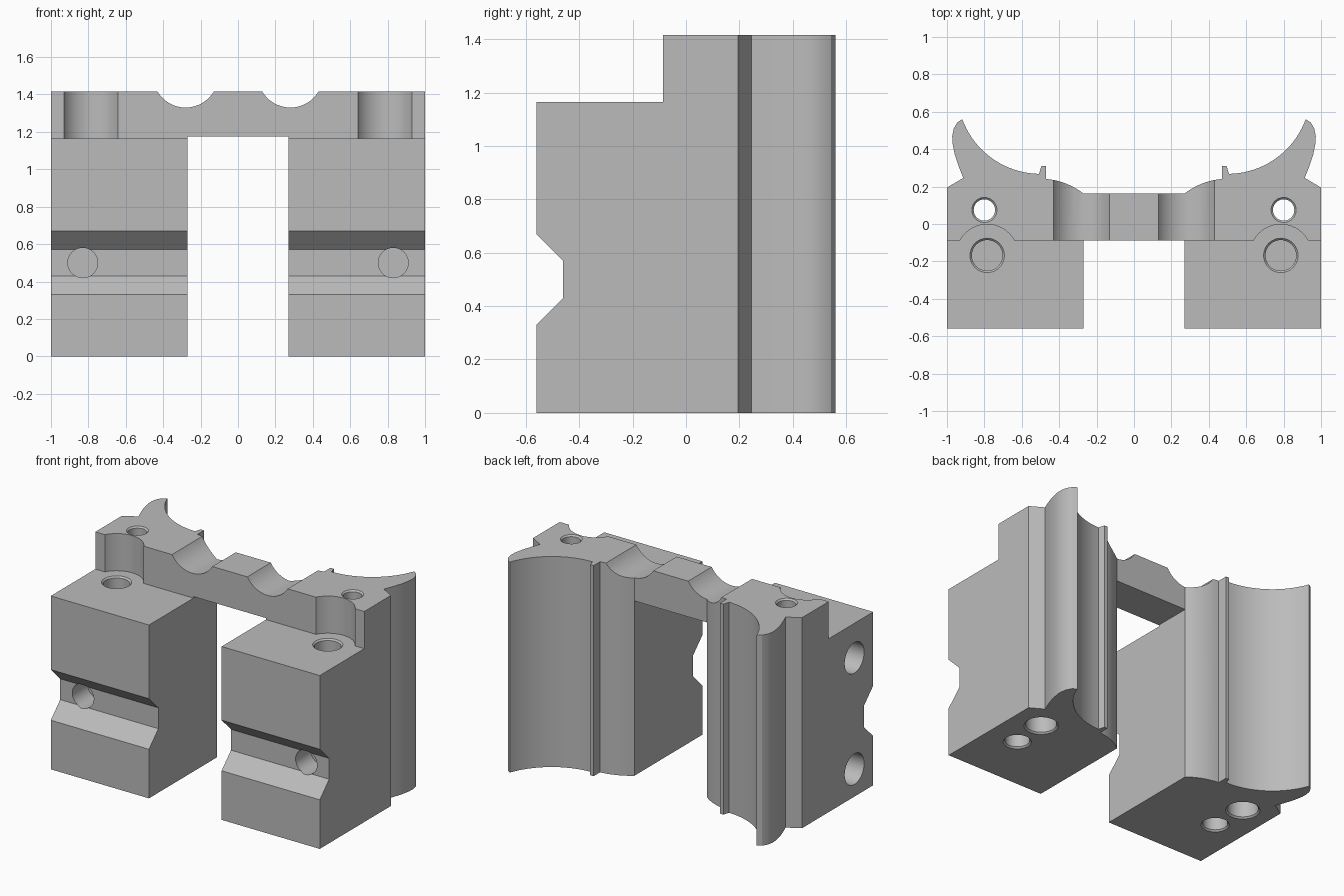
import bpy, bmesh
from math import radians, cos, sin, pi
from mathutils import Matrix

cube = bpy.data.objects.get("Cube")
if cube:
    bpy.data.objects.remove(cube, do_unlink=True)

TOP, STEP = 1.415, 1.165
gray = bpy.data.materials.new("machined gray")
gray.use_nodes = True
gray.diffuse_color = (0.5, 0.5, 0.5, 1)
gray.node_tree.nodes["Principled BSDF"].inputs["Base Color"].default_value = (0.5, 0.5, 0.5, 1)


def make_object(name, bm):
    bmesh.ops.recalc_face_normals(bm, faces=bm.faces)
    mesh = bpy.data.meshes.new(name)
    bm.to_mesh(mesh)
    bm.free()
    obj = bpy.data.objects.new(name, mesh)
    bpy.context.collection.objects.link(obj)
    mesh.materials.append(gray)
    return obj


def prism(name, points, lo, hi, axis="z"):
    """Extrude an outline (xy along z, or yz along x)."""
    bm = bmesh.new()
    place = (lambda a, b: (a, b, lo)) if axis == "z" else (lambda a, b: (lo, a, b))
    face = bm.faces.new([bm.verts.new(place(a, b)) for a, b in points])
    geom = bmesh.ops.extrude_face_region(bm, geom=[face])["geom"]
    shift = (0, 0, hi - lo) if axis == "z" else (hi - lo, 0, 0)
    bmesh.ops.translate(bm, vec=shift, verts=[g for g in geom if isinstance(g, bmesh.types.BMVert)])
    return make_object(name, bm)


def arc(cx, cy, r, start, end, n):
    angles = [radians(start + (end - start) * i / n) for i in range(n + 1)]
    return [(cx + r * cos(a), cy + r * sin(a)) for a in angles]


def rect(a0, a1, b0, b1):
    return [(a0, b0), (a1, b0), (a1, b1), (a0, b1)]


def cut(cutter):
    cutter.hide_render = True
    mod = body.modifiers.new("cut", "BOOLEAN")
    mod.operation, mod.solver, mod.object = "DIFFERENCE", "EXACT", cutter
    bpy.context.view_layer.objects.active = body
    bpy.ops.object.modifier_apply(modifier=mod.name)
    bpy.data.objects.remove(cutter, do_unlink=True)


def bore(center, axis, length, r1, r2=None):
    """Cut a round hole or taper centred on a point."""
    bm = bmesh.new()
    bmesh.ops.create_cone(bm, cap_ends=True, segments=48, radius1=r1, radius2=r2 or r1, depth=length)
    turn = {"x": Matrix.Rotation(pi / 2, 4, "Y"), "y": Matrix.Rotation(pi / 2, 4, "X"), "z": Matrix()}[axis]
    bm.transform(Matrix.Translation(center) @ turn)
    cut(make_object("bore_cutter", bm))


# Body outline: block side, hooked lip, large cradle arc, rib, inner arc
half = [(1, -0.56), (1, 0.195), (0.913, 0.246), (0.938, 0.31), (0.958, 0.37), (0.97, 0.43),
        (0.972, 0.47), (0.964, 0.51), (0.945, 0.543)]
half += arc(0.5, 0.713, 0.445, -20.1, -89, 20)
half += [(0.495, 0.31), (0.47, 0.31)]
half += arc(0.5, -0.13, 0.372, 94.6, 128.2, 10)
body = prism("twin_block_body", half + [(-x, y) for x, y in reversed(half)], 0, TOP)

# Gap under the bridge, front step, V-shaped front slot
cut(prism("gap_cutter", rect(-0.27, 0.27, -1, 1), -1, 1.175))
cut(prism("step_cutter", rect(-2, 2, -1, -0.087), STEP, 2))
cut(prism("slot_cutter", [(-0.66, 0.77), (-0.46, 0.57), (-0.46, 0.43), (-0.66, 0.23)], -2, 2, "x"))

for s in (1, -1):
    # Rounded groove across the bridge top
    bore((s * 0.28, 0, 1.505), "y", 2, 0.175)
    # Screw head clearance and blind screw hole, from above and below
    screw = (s * 0.785, -0.168)
    bore((*screw, STEP + 0.5), "z", 1, 0.166)
    bore((*screw, STEP - 0.15), "z", 0.4, 0.082)
    bore((*screw, STEP), "z", 0.02, 0.082, 0.102)
    bore((*screw, 0.1), "z", 0.5, 0.076)
    bore((*screw, 0), "z", 0.02, 0.096, 0.076)
    # Vertical through hole, widened from below
    pin = (s * 0.8, 0.075)
    bore((*pin, 0.7), "z", 2, 0.057)
    bore((*pin, TOP), "z", 0.02, 0.057, 0.077)
    bore((*pin, 0.1), "z", 0.5, 0.095)
    bore((*pin, 0), "z", 0.02, 0.115, 0.095)
    # Blind hole in the front slot
    bore((s * 0.83, -0.5, 0.5), "y", 0.4, 0.08)
    # Side bolt holes with counterbores
    for z in (0.185, 0.933):
        bore((s * 0.65, -0.36, z), "x", 1, 0.057)
        bore((s * 0.95, -0.36, z), "x", 0.6, 0.103)

bpy.ops.object.select_all(action="DESELECT")
body.select_set(True)
bpy.context.view_layer.objects.active = body
bpy.ops.object.shade_smooth_by_angle(angle=radians(25))
